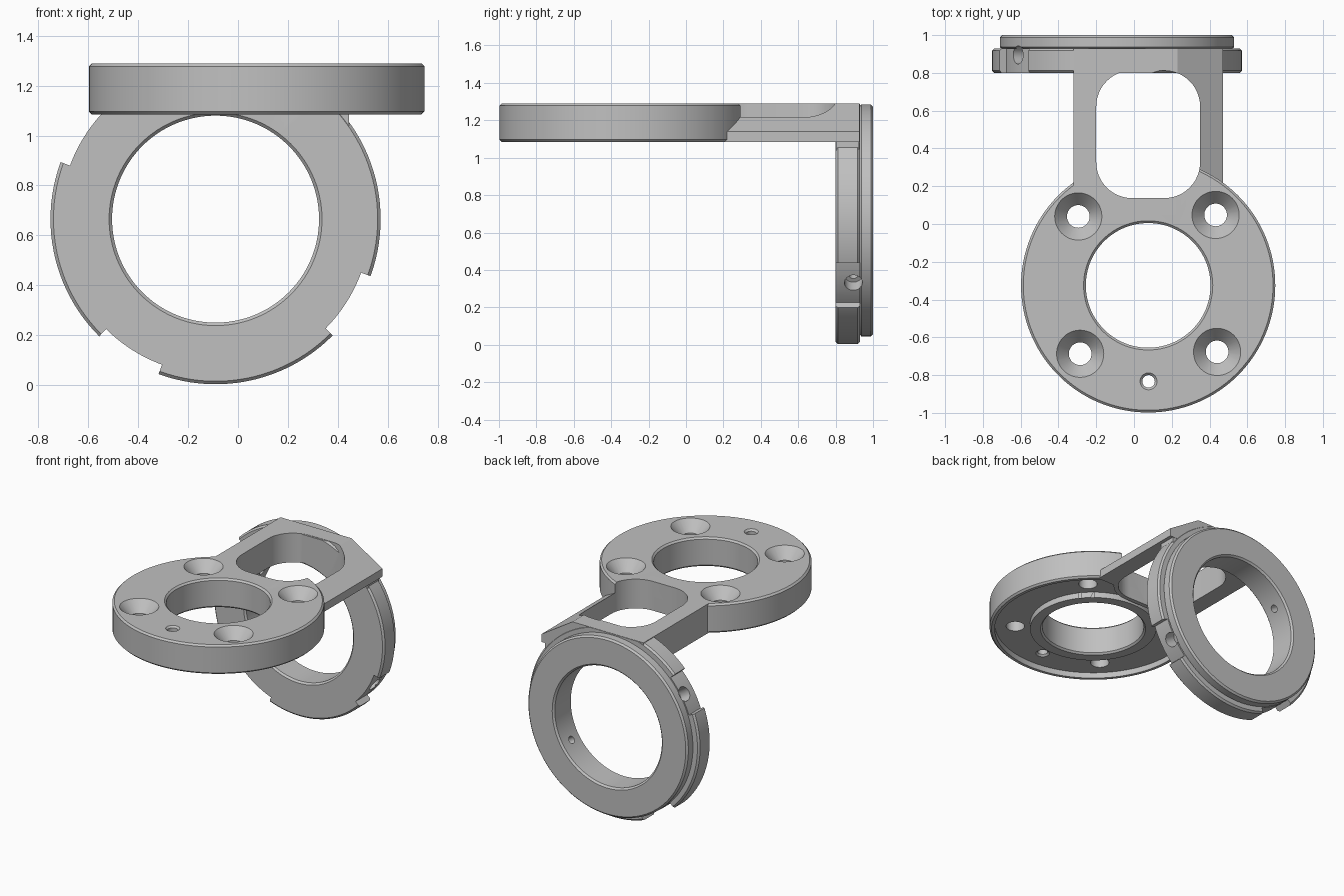
import bpy, bmesh
from math import pi, cos, sin, radians
from mathutils import Matrix

cube = bpy.data.objects.get("Cube")
if cube:
    bpy.data.objects.remove(cube, do_unlink=True)

T = Matrix.Translation
SEG = 128
grey = bpy.data.materials.new("machined_grey")
grey.use_nodes = True
colour = (0.53, 0.53, 0.53, 1)
grey.diffuse_color = colour
grey.node_tree.nodes["Principled BSDF"].inputs["Base Color"].default_value = colour


def finish(bm, name, matrix):
    bmesh.ops.remove_doubles(bm, verts=bm.verts, dist=1e-5)
    bm.transform(matrix)
    bmesh.ops.recalc_face_normals(bm, faces=bm.faces)
    mesh = bpy.data.meshes.new(name)
    bm.to_mesh(mesh)
    bm.free()
    mesh.materials.append(grey)
    obj = bpy.data.objects.new(name, mesh)
    bpy.context.collection.objects.link(obj)
    return obj


def lathe(name, profile, matrix, seg=SEG):
    """Revolve a closed (radius, height) profile about local z."""
    bm = bmesh.new()
    rings = [[bm.verts.new((r * cos(2 * pi * i / seg), r * sin(2 * pi * i / seg), h))
              for i in range(seg)] for r, h in profile]
    for k, a in enumerate(rings):
        n = (k + 1) % len(rings)
        b = rings[n]
        if profile[k][0] == 0 and profile[n][0] == 0:
            continue
        for i in range(seg):
            j = (i + 1) % seg
            bm.faces.new((a[i], a[j], b[j], b[i]))
    return finish(bm, name, matrix)


def prism(name, points, low, high, matrix=Matrix()):
    bm = bmesh.new()
    face = bm.faces.new([bm.verts.new((x, y, low)) for x, y in points])
    new = bmesh.ops.extrude_face_region(bm, geom=[face])["geom"]
    bmesh.ops.translate(bm, vec=(0, 0, high - low),
                        verts=[v for v in new if isinstance(v, bmesh.types.BMVert)])
    return finish(bm, name, matrix)


def box(name, lo, hi):
    return prism(name, [(lo[0], lo[1]), (hi[0], lo[1]), (hi[0], hi[1]), (lo[0], hi[1])],
                 lo[2], hi[2])


def boolean(target, tool, operation="DIFFERENCE"):
    mod = target.modifiers.new("boolean", "BOOLEAN")
    mod.operation, mod.solver, mod.object = operation, "EXACT", tool
    bpy.context.view_layer.objects.active = target
    bpy.ops.object.modifier_apply(modifier=mod.name)
    bpy.data.objects.remove(tool, do_unlink=True)


def window_outline(grow=0.0):
    """Rounded rectangle of the arm opening."""
    (x0, y0), (x1, y1), r = (-0.2, 0.137), (0.35, 0.812), 0.19
    pts = []
    for q, (x, y) in enumerate([(x1 - r, y1 - r), (x0 + r, y1 - r),
                                (x0 + r, y0 + r), (x1 - r, y0 + r)]):
        for i in range(13):
            a = q * pi / 2 + i * pi / 24
            pts.append((x + (r + grow) * cos(a), y + (r + grow) * sin(a)))
    return pts


def solid(radius, low, high, c=0.012):
    """Profile of a disc with chamfered rims."""
    return [(0, low), (radius - c, low), (radius, low + c),
            (radius, high - c), (radius - c, high), (0, high)]


def bore(radius, low, high, c=0.012):
    """Profile of a through-hole cutter that chamfers both mouths."""
    wide = radius + c
    return [(0, low - .03), (wide, low - .03), (wide, low), (radius, low + c),
            (radius, high - c), (wide, high), (wide, high + .03), (0, high + .03)]


BOTTOM, TOP = 1.085, 1.29
DISC = T((0.075, -0.325, 0))
# ring space: local x, y are world x, z and local z is minus world y
RING = T((-0.09, 0, 0.665)) @ Matrix.Rotation(pi / 2, 4, "X")

# arm, with one edge cut down to a slope
bracket = box("bracket", (-0.32, 0, BOTTOM), (0.47, 0.928, TOP))
slope = prism("slope_cutter", [(0.70, -1), (1.4, -1), (1.4, 1), (0.70, 1)], -1.1, 0.2,
              RING @ Matrix.Rotation(radians(58), 4, "Z"))
boolean(bracket, slope)

# mounting disc
boolean(bracket, lathe("disc", solid(0.673, BOTTOM, TOP), DISC), "UNION")

# shallow hollow underside, leaving an outer rim, a central boss and a wall at the window
floor = 1.125
hollow = lathe("hollow_cutter", [(0.41, 1.0), (0.64, 1.0), (0.64, floor), (0.41, floor)], DISC)
boolean(hollow, prism("window_wall", window_outline(0.03), 0.9, 1.4))
boolean(hollow, box("arm_wall", (-1, 0.2, 0.9), (1, 1, 1.4)))
boolean(bracket, hollow)

# large openings
boolean(bracket, lathe("disc_bore", bore(0.33, BOTTOM, TOP), DISC))
boolean(bracket, prism("window", window_outline(), 1.0, 1.4))

# countersunk bolt holes
sink = [(0, 1.0), (0.06, 1.0), (0.06, 1.215), (0.125, TOP), (0.125, 1.35), (0, 1.35)]
for x, y in ((-0.295, 0.04), (0.432, 0.048), (-0.285, -0.687), (0.44, -0.677)):
    boolean(bracket, lathe("bolt_hole", sink, T((x, y, 0)), 48))

# locating pin hole
boolean(bracket, lathe("pin_hole", bore(0.033, floor, TOP), T((0.077, -0.833, 0)), 32))

# upright ring: rear flange and wider front plate turned as one piece
ring = lathe("ring", [(0.427, -1.0), (0.608, -1.0), (0.62, -0.988), (0.62, -0.937),
                      (0.612, -0.93), (0.65, -0.93), (0.662, -0.918), (0.662, -0.812),
                      (0.65, -0.80), (0.427, -0.80), (0.415, -0.812), (0.415, -0.988)], RING)
boolean(ring, box("shoulder", (0.36, 0.802, 1.0), (0.445, 0.926, 1.12)), "UNION")

# notches around the plate, each with a radial set-screw hole
screw = [(0, 0.3), (0.025, 0.3), (0.025, 0.54), (0.048, 0.54), (0.048, 0.8), (0, 0.8)]
for angle in (147.5, 237.5, 327.5):
    arc = [radians(angle - 12.3 + 24.6 * i / 12) for i in range(13)]
    outline = [(0.622 * cos(a), 0.622 * sin(a)) for a in arc]
    outline += [(0.8 * cos(a), 0.8 * sin(a)) for a in reversed(arc)]
    boolean(ring, prism("notch_cutter", outline, -0.934, -0.7, RING))
    aim = Matrix.Rotation(radians(angle), 4, "Z") @ T((0, 0, -0.895))
    boolean(ring, lathe("screw_hole", screw, RING @ aim @ Matrix.Rotation(pi / 2, 4, "Y"), 32))

boolean(ring, box("top_cutter", (-1, 0.5, TOP - 0.002), (1, 1.2, 1.6)))
boolean(bracket, ring, "UNION")

bpy.ops.object.select_all(action="DESELECT")
bracket.select_set(True)
bpy.context.view_layer.objects.active = bracket
bpy.ops.object.shade_smooth_by_angle(angle=radians(25))
